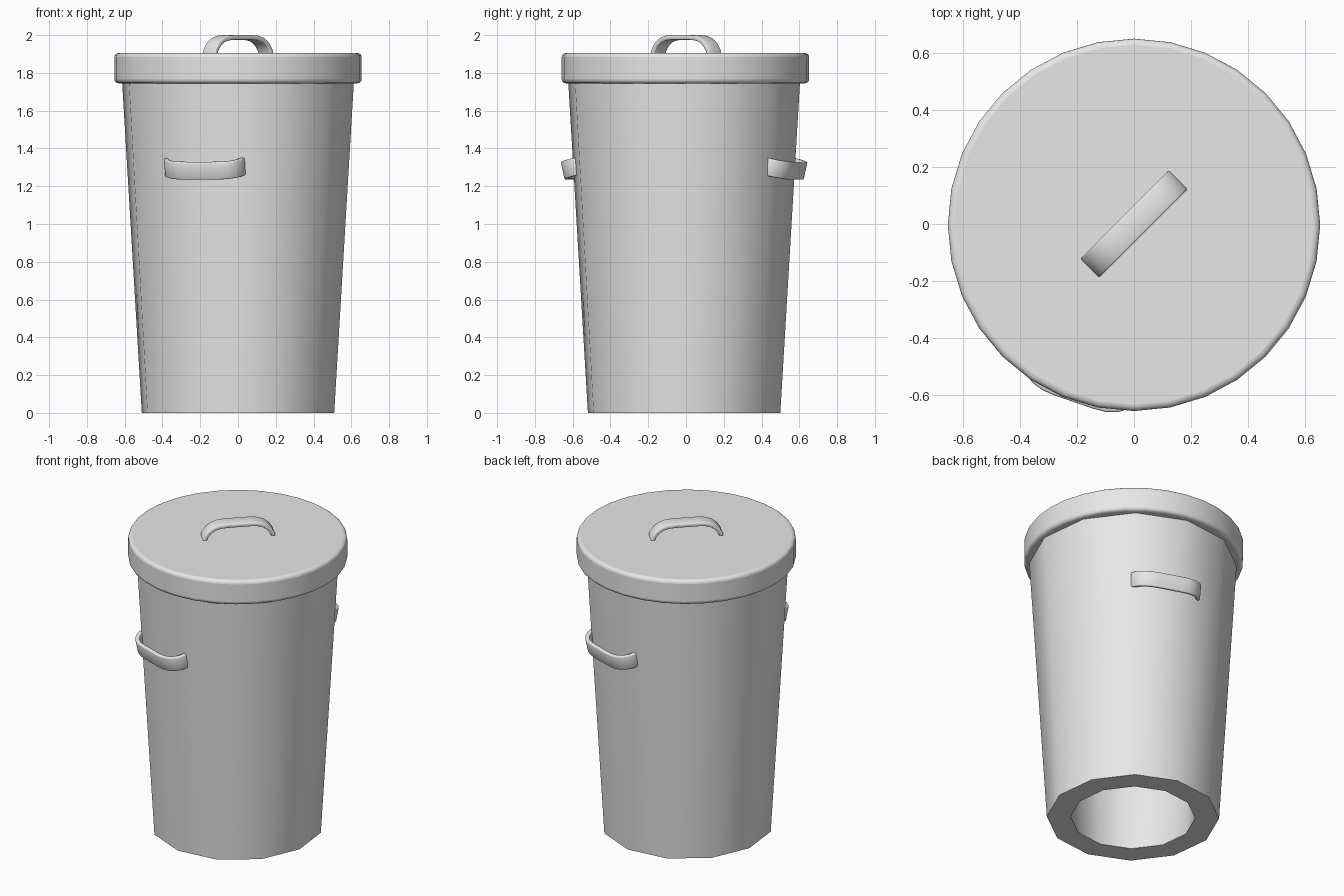
import bpy, bmesh, math
from mathutils import Matrix, Vector

if "Cube" in bpy.data.objects:
    bpy.data.objects.remove(bpy.data.objects["Cube"])

# Single grey material
grey = bpy.data.materials.new("light_grey")
grey.use_nodes = True
colour = (0.8, 0.8, 0.8, 1)
grey.diffuse_color = colour
grey.node_tree.nodes["Principled BSDF"].inputs["Base Color"].default_value = colour


def finish(name, bm, matrix, bevel=0, thickness=0, segments=2):
    """Turn a bmesh into a smooth-shaded object with optional modifiers."""
    bmesh.ops.recalc_face_normals(bm, faces=bm.faces)
    mesh = bpy.data.meshes.new(name)
    bm.to_mesh(mesh)
    bm.free()
    mesh.materials.append(grey)
    obj = bpy.data.objects.new(name, mesh)
    bpy.context.collection.objects.link(obj)
    obj.matrix_world = matrix
    if thickness:
        mod = obj.modifiers.new("thickness", "SOLIDIFY")
        mod.thickness, mod.offset, mod.use_even_offset = thickness, 0, True
    if bevel:
        mod = obj.modifiers.new("rounded_edges", "BEVEL")
        mod.width, mod.segments = bevel, segments
        mod.limit_method, mod.angle_limit = "ANGLE", math.radians(50)
    bpy.ops.object.select_all(action="DESELECT")
    obj.select_set(True)
    bpy.context.view_layer.objects.active = obj
    bpy.ops.object.shade_smooth_by_angle(angle=math.radians(40))
    return obj


def lathe(profile, sides, closed):
    """Sweep (radius, height) points around z."""
    bm = bmesh.new()
    rings = []
    for r, z in profile:
        rings.append([bm.verts.new((r * math.cos(i * math.tau / sides),
                                    r * math.sin(i * math.tau / sides), z))
                      for i in range(sides)])
    pairs = list(zip(rings, rings[1:]))
    if closed:
        pairs.append((rings[-1], rings[0]))
    else:
        bm.faces.new(rings[0])
        bm.faces.new(rings[-1])
    for a, b in pairs:
        for i in range(sides):
            j = (i + 1) % sides
            bm.faces.new((a[i], a[j], b[j], b[i]))
    return bm


def handle(name, matrix):
    """Arched strap: x along, y across, z outward."""
    half = [(0.212, -0.015), (0.203, 0.025), (0.182, 0.055),
            (0.152, 0.077), (0.115, 0.089), (0.07, 0.0925)]
    path = [(-x, z) for x, z in half] + [(x, z) for x, z in reversed(half)]
    bm = bmesh.new()
    rows = [[bm.verts.new((x, s * 0.047, z)) for s in (-1, 1)] for x, z in path]
    for a, b in zip(rows, rows[1:]):
        bm.faces.new((a[0], b[0], b[1], a[1]))
    return finish(name, bm, matrix, bevel=0.006, thickness=0.025)


# Tapered twelve-sided body: thick wall, open at the bottom
centre = Vector((0, -0.01, 0))
body = lathe([(0.515, 0), (0.625, 1.83), (0.483, 1.83), (0.372, 0)], 12, True)
finish("bin_body", body,
       Matrix.Translation(centre) @ Matrix.Rotation(math.radians(21.5), 4, "Z"))

# Round lid with softened rims
lid = lathe([(0.655, 1.745), (0.655, 1.905)], 32, False)
finish("lid", lid, Matrix.Translation((0, -0.003, 0)), bevel=0.022, segments=4)

# Lid handle set on the diagonal
handle("lid_handle", Matrix.Translation((0, 0, 1.895))
       @ Matrix.Rotation(math.radians(45), 4, "Z"))

# Two opposite side handles, drooping slightly outward
for name, azimuth in (("front_handle", 251), ("back_handle", 71)):
    a = math.radians(azimuth)
    out = Vector((math.cos(a), math.sin(a), 0))
    tangent = Vector((-out.y, out.x, 0))
    frame = Matrix((tangent, Vector((0, 0, 1)), out)).transposed().to_4x4()
    place = Matrix.Translation(centre + out * 0.54 + Vector((0, 0, 1.303)))
    handle(name, place @ frame @ Matrix.Rotation(math.radians(13), 4, "X"))
